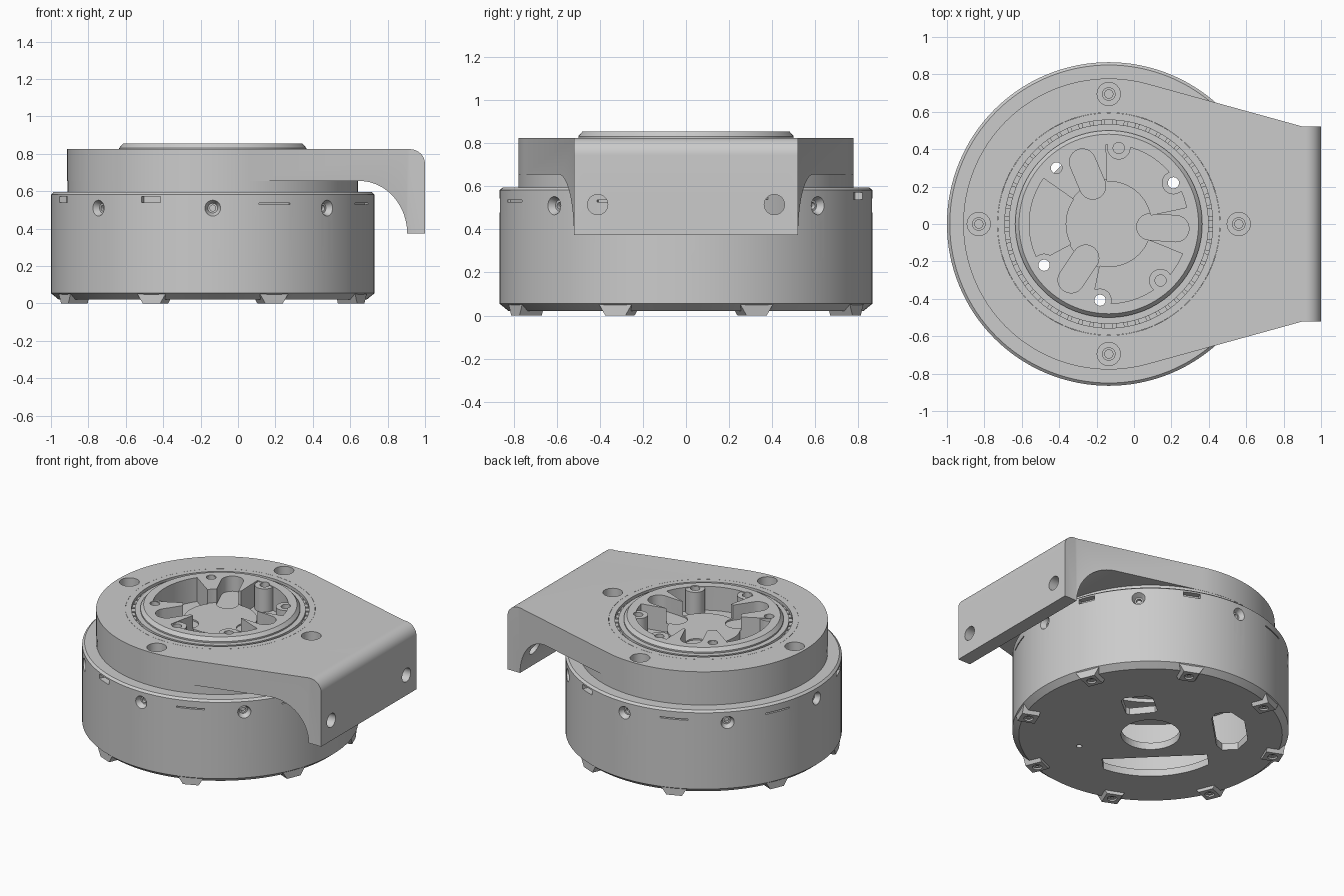
import bpy, bmesh, math
from mathutils import Matrix
from math import cos, sin, radians, pi

if "Cube" in bpy.data.objects:
    bpy.data.objects.remove(bpy.data.objects["Cube"])

AXIS_X = -0.135          # shift of the round body's axis
I = Matrix.Identity(4)


def make(name, bm):
    bmesh.ops.remove_doubles(bm, verts=bm.verts[:], dist=1e-5)
    bmesh.ops.recalc_face_normals(bm, faces=bm.faces[:])
    me = bpy.data.meshes.new(name)
    bm.to_mesh(me)
    bm.free()
    ob = bpy.data.objects.new(name, me)
    bpy.context.collection.objects.link(ob)
    return ob


def revolve(name, prof, closed=True, n=128, mats=(I,)):
    bm = bmesh.new()
    for m in mats:
        rings = [[bm.verts.new(m @ Matrix.Rotation(2 * pi * k / n, 4, 'Z') @ Matrix.Translation((r, 0, z)).to_translation())
                  for r, z in prof] for k in range(n)]
        for k in range(n):
            a, b = rings[k], rings[(k + 1) % n]
            for i in range(len(prof) if closed else len(prof) - 1):
                j = (i + 1) % len(prof)
                bm.faces.new((a[i], b[i], b[j], a[j]))
    return make(name, bm)


def prism(name, pts, z0, z1, mats=(I,)):
    bm = bmesh.new()
    for m in mats:
        lo = [bm.verts.new(m @ Matrix.Translation((x, y, z0)).to_translation()) for x, y in pts]
        hi = [bm.verts.new(m @ Matrix.Translation((x, y, z1)).to_translation()) for x, y in pts]
        bm.faces.new(lo[::-1])
        bm.faces.new(hi)
        for i in range(len(pts)):
            j = (i + 1) % len(pts)
            bm.faces.new((lo[i], lo[j], hi[j], hi[i]))
    return make(name, bm)


def boolean(ob, cutter, op='DIFFERENCE'):
    mod = ob.modifiers.new("cut", 'BOOLEAN')
    mod.operation, mod.object, mod.solver = op, cutter, 'EXACT'
    bpy.context.view_layer.objects.active = ob
    bpy.ops.object.modifier_apply(modifier=mod.name)
    bpy.data.objects.remove(cutter)


def arc(r, a0, a1, n=24, cx=0, cy=0, ry=None):
    return [(cx + r * cos(radians(a0 + (a1 - a0) * i / n)),
             cy + (ry or r) * sin(radians(a0 + (a1 - a0) * i / n))) for i in range(n + 1)]


def circle(r, n=32):
    return arc(r, 0, 360 * (n - 1) / n, n - 1)


def rect(x0, x1, h):
    return [(x0, -h), (x1, -h), (x1, h), (x0, h)]


def turn(a):
    return Matrix.Rotation(radians(a), 4, 'Z')


def polar(angles, r, z=0):
    return [turn(a) @ Matrix.Translation((r, 0, z)) for a in angles]


def radial(angles, r, z):
    # local z points outward from the axis
    return [m @ Matrix.Rotation(pi / 2, 4, 'Y') for m in polar(angles, r, z)]


EIGHT = [45 * k for k in range(8)]
HALF = [22.5 + a for a in EIGHT]

# hollow round housing with floor and open top
housing = revolve("housing", [(0.51, 0.595), (0.85, 0.595), (0.865, 0.582), (0.865, 0.055), (0.825, 0.022),
                              (0, 0.022), (0, 0.07), (0.79, 0.07), (0.79, 0.55), (0.51, 0.55)][:6], False)
bpy.data.objects.remove(housing)
housing = revolve("housing", [(0, 0.022), (0.825, 0.022), (0.865, 0.055), (0.865, 0.582), (0.85, 0.595), (0.51, 0.595),
                              (0.51, 0.55), (0.79, 0.55), (0.79, 0.07), (0, 0.07)], False)
# screw holes and vent slots around the wall
boolean(housing, revolve("c", [(0, -0.035), (0.026, -0.035), (0.045, 0.005), (0.045, 0.02), (0, 0.02)], False, 24,
                         radial(EIGHT, 0.865, 0.51)))
boolean(housing, prism("c", circle(0.016, 16), -0.055, 0.0, radial(EIGHT, 0.865, 0.51)))
boolean(housing, prism("c", rect(-0.016, 0.016, 0.055), -0.04, 0.03, radial((22.5, 67.5, 202.5, 247.5), 0.865, 0.555)))
boolean(housing, prism("c", rect(-0.004, 0.004, 0.09), -0.02, 0.03, radial((112.5, 157.5, 292.5, 337.5), 0.865, 0.532)))
# floor openings
boolean(housing, prism("c", circle(0.185, 48), 0, 0.1))
boolean(housing, prism("c", [(0.27, -0.08), (0.29, -0.1), (0.45, -0.1), (0.48, -0.07), (0.48, 0.07), (0.45, 0.1),
                             (0.29, 0.1), (0.27, 0.08)], 0, 0.1, [turn(39)]))
boolean(housing, prism("c", [(0.40, -0.17), (0.43, -0.23), (0.53, -0.23), (0.60, -0.12), (0.60, 0.12), (0.53, 0.23),
                             (0.43, 0.23), (0.40, 0.17)], 0, 0.1, [turn(135)]))
boolean(housing, prism("c", [(0.28, -0.33)] + arc(0.52, -39.4, 39.4) + [(0.28, 0.33)], 0, 0.1, [turn(225)]))
boolean(housing, prism("c", circle(0.018, 16), 0, 0.1, polar([302], 0.47)))

# eight tapered feet with screw recesses
foot_mats = [turn(a) @ Matrix.Rotation(pi / 2, 4, 'Z') @ Matrix.Rotation(pi / 2, 4, 'X') for a in HALF]
feet = prism("feet", [(-0.05, 0), (0.05, 0), (0.085, 0.056), (-0.085, 0.056)], 0.745, 0.857, foot_mats)
boolean(feet, prism("c", circle(0.03, 20), -0.02, 0.03, polar(HALF, 0.80)))
revolve("foot_screws", [(0, 0.014), (0.01, 0.014), (0.01, 0.008), (0.026, 0.008), (0.026, 0.032), (0, 0.032)], False, 20,
        polar(HALF, 0.80))

# small block seen through the floor opening
block = prism("inner_block", rect(-0.06, 0.06, 0.06), 0.07, 0.24, polar([100], 0.21))

# bracket: plan outline intersected with its side profile
R, px, py = 0.778, 1.04, 0.52
tan = math.degrees(math.atan2(py, px) + math.acos(R / math.hypot(px, py)))
plan = arc(R, tan, 360 - tan, 96) + [(px, -py), (1.135, -py), (1.135, py), (px, py)]
bracket = prism("bracket", plan, 0.375, 0.825)
side = ([(-1, 0.655), (-1, 0.9), (1.055, 0.9)][:1] + [(-1, 0.825)] + arc(0.08, 90, 0, 12, 1.055, 0.745)
        + [(1.135, 0.3), (1.04, 0.3)] + arc(0.255, 0, 90, 20, 0.785, 0.37, 0.285))
boolean(bracket, prism("c", side, -1, 1, [Matrix.Rotation(pi / 2, 4, 'X')]), 'INTERSECT')
boolean(bracket, prism("c", circle(0.595, 128), 0.3, 1))
boolean(bracket, prism("c", circle(0.062), 0.72, 0.9, polar((0, 90, 180, 270), 0.695)))
boolean(bracket, prism("c", circle(0.047), 0.9, 1.3,
                       [Matrix.Translation((0, y, 0.515)) @ Matrix.Rotation(pi / 2, 4, 'Y') for y in (-0.41, 0.41)]))
revolve("bracket_collar", [(0.595, 0.59), (0.777, 0.59), (0.777, 0.656), (0.595, 0.656)])
revolve("bracket_screws", [(0.022, 0.71), (0.036, 0.71), (0.036, 0.75), (0.022, 0.75)], True, 24,
        polar((0, 90, 180, 270), 0.695))

# retaining ring, toothed gap and bearing ring
revolve("retaining_ring", [(0.556, 0.59), (0.594, 0.59), (0.594, 0.825), (0.556, 0.825)])
prism("ring_teeth", rect(0.528, 0.558, 0.022), 0.59, 0.805, [turn(360 * k / 56) for k in range(56)])
revolve("bearing_ring", [(0.49, 0.59), (0.534, 0.59), (0.534, 0.822), (0.49, 0.822)])

# output hub with pocketed face
hub = revolve("hub", [(0, 0.57), (0.5, 0.57), (0.5, 0.832), (0.48, 0.855), (0, 0.855)], False)
boolean(hub, prism("c", circle(0.235, 64), 0.76, 1))
capsule = arc(0.07, -90, 90, 16, 0.36) + arc(0.07, 90, 270, 16, 0.22)
boolean(hub, prism("c", capsule, 0.75, 1, [turn(a) for a in (113, 236, 356)]))
for a0, a1 in ((12, 92), (145, 208), (258, 338)):
    boolean(hub, prism("c", arc(0.425, a0, a1) + arc(0.23, a1, a0), 0.69, 1))
BOLTS = (32.5, 82.5, 133, 212.5, 263.5, 312.5)
boolean(hub, prism("c", circle(0.031, 24), 0.5, 1, polar(BOLTS, 0.41)))
revolve("hub_bosses", [(0.03, 0.66), (0.062, 0.66), (0.062, 0.85), (0.03, 0.85)], True, 24, polar(BOLTS, 0.41))

# move onto the final axis and shade
for ob in list(bpy.context.scene.objects):
    ob.data.transform(Matrix.Translation((AXIS_X, 0, 0)))
    bpy.ops.object.select_all(action='DESELECT')
    ob.select_set(True)
    bpy.context.view_layer.objects.active = ob
    bpy.ops.object.shade_smooth_by_angle(angle=radians(30))
